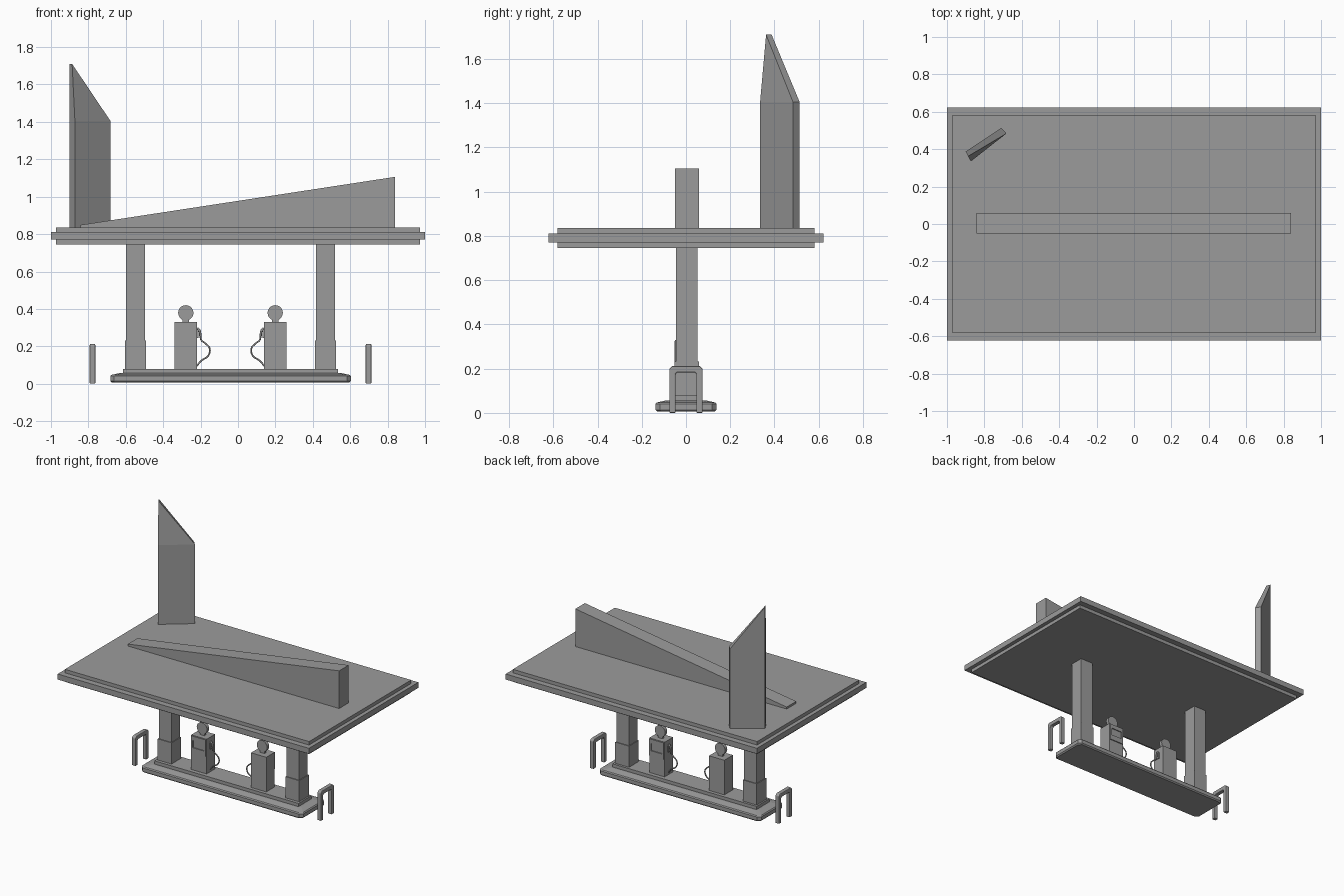
import bpy
import bmesh
from mathutils import Vector

cube = bpy.data.objects.get("Cube")
if cube:
    bpy.data.objects.remove(cube, do_unlink=True)

grey = bpy.data.materials.new("plain grey")
grey.use_nodes = True
GREY = (0.33, 0.33, 0.33, 1)
grey.diffuse_color = GREY
grey.node_tree.nodes["Principled BSDF"].inputs["Base Color"].default_value = GREY

MID = -0.04  # x centre of the pump island


def finish(name, bm):
    bmesh.ops.recalc_face_normals(bm, faces=bm.faces)
    mesh = bpy.data.meshes.new(name)
    bm.to_mesh(mesh)
    bm.free()
    mesh.materials.append(grey)
    ob = bpy.data.objects.new(name, mesh)
    bpy.context.collection.objects.link(ob)
    return ob


def add_box(bm, lo, hi):
    lo, hi = Vector(lo), Vector(hi)
    verts = bmesh.ops.create_cube(bm, size=1)["verts"]
    for v in verts:
        v.co = (lo + hi) / 2 + v.co * (hi - lo)
    return verts


def box(name, lo, hi, bevel=0):
    bm = bmesh.new()
    add_box(bm, lo, hi)
    ob = finish(name, bm)
    if bevel:
        mod = ob.modifiers.new("bevel", "BEVEL")
        mod.width, mod.segments = bevel, 2
    return ob


def prism(name, outline, y0, y1):
    """Extrude an x-z outline from y0 to y1."""
    bm = bmesh.new()
    face = bm.faces.new([bm.verts.new((x, y0, z)) for x, z in outline])
    ext = bmesh.ops.extrude_face_region(bm, geom=[face])["geom"]
    for v in ext:
        if isinstance(v, bmesh.types.BMVert):
            v.co.y = y1
    return finish(name, bm)


def tube(name, points, radius, sides=2):
    curve = bpy.data.curves.new(name, "CURVE")
    curve.dimensions = "3D"
    curve.bevel_depth, curve.bevel_resolution = radius, sides
    curve.use_fill_caps = True
    curve.resolution_u = 4
    spline = curve.splines.new("BEZIER")
    spline.bezier_points.add(len(points) - 1)
    for p, co in zip(spline.bezier_points, points):
        p.co = co
        p.handle_left_type = p.handle_right_type = "AUTO"
    curve.materials.append(grey)
    ob = bpy.data.objects.new(name, curve)
    bpy.context.collection.objects.link(ob)
    return ob


# Canopy: wide rim around a thicker core, with a rising fin on top
box("canopy_rim", (-1, -0.622, 0.77), (1, 0.622, 0.81))
box("canopy_core", (-0.972, -0.58, 0.745), (0.972, 0.58, 0.835))
prism("roof_fin", [(-0.842, 0.83), (0.84, 0.83), (0.84, 1.106), (-0.842, 0.849)], -0.05, 0.058)

# Slanted pylon standing on the canopy
bm = bmesh.new()
plan = [(-0.9, 0.387), (-0.872, 0.335), (-0.682, 0.484), (-0.709, 0.514)]
foot = [bm.verts.new((x, y, 0.83)) for x, y in plan]
back_l, front_l, front_r, back_r = [bm.verts.new((x, y, 1.405)) for x, y in plan]
tip_back = bm.verts.new((-0.9, 0.387, 1.71))
tip_front = bm.verts.new((-0.887, 0.362, 1.71))
shoulder = [back_l, front_l, front_r, back_r]
bm.faces.new(foot)
for i in range(4):
    j = (i + 1) % 4
    bm.faces.new((foot[i], foot[j], shoulder[j], shoulder[i]))
bm.faces.new((back_l, front_l, tip_front, tip_back))
bm.faces.new((front_l, front_r, tip_front))
bm.faces.new((front_r, back_r, tip_back, tip_front))
bm.faces.new((back_r, back_l, tip_back))
finish("pylon", bm)

# Island: slab with cut corners and a sloped rim, then a raised step
bm = bmesh.new()
rings = []
for z, shrink in ((0.006, 0.008), (0.014, 0), (0.04, 0), (0.047, 0.006), (0.057, 0.05)):
    a, b, c = 0.643 - shrink, 0.138 - shrink, 0.02
    loop = [(a, c - b), (a, b - c), (a - c, b), (c - a, b),
            (-a, b - c), (-a, c - b), (c - a, -b), (a - c, -b)]
    rings.append([bm.verts.new((MID + x, y, z)) for x, y in loop])
for low, high in zip(rings, rings[1:]):
    for i in range(8):
        j = (i + 1) % 8
        bm.faces.new((low[i], low[j], high[j], high[i]))
bm.faces.new(rings[0])
bm.faces.new(rings[-1])
finish("island", bm)
box("island_step", (MID - 0.574, -0.075, 0.05), (MID + 0.574, 0.075, 0.08))


def guard_rail(name, x):
    """Upside-down U of square bar."""
    bm = bmesh.new()
    outer = [(-0.075, 0), (-0.075, 0.2), (-0.063, 0.212), (0.063, 0.212), (0.075, 0.2), (0.075, 0)]
    inner = [(-0.047, 0), (-0.047, 0.176), (-0.04, 0.183), (0.04, 0.183), (0.047, 0.176), (0.047, 0)]
    o = [bm.verts.new((x - 0.015, y, z)) for y, z in outer]
    n = [bm.verts.new((x - 0.015, y, z)) for y, z in inner]
    faces = [bm.faces.new((o[i], o[i + 1], n[i + 1], n[i])) for i in range(5)]
    for g in bmesh.ops.extrude_face_region(bm, geom=faces)["geom"]:
        if isinstance(g, bmesh.types.BMVert):
            g.co.x += 0.03
    mod = finish(name, bm).modifiers.new("bevel", "BEVEL")
    mod.width, mod.segments = 0.006, 2


def pump(side, s):
    """Fuel pump; s = 1 faces the front, s = -1 is turned half round."""
    cx = MID - s * 0.239
    parts = []
    parts.append(box(side + "_pump_body", (-0.061, -0.046, 0.075), (0.061, 0.05, 0.329)))

    # Head panel with a sunken display
    bm = bmesh.new()
    add_box(bm, (-0.057, -0.053, 0.205), (0.057, -0.04, 0.326))
    bm.faces.ensure_lookup_table()
    front = min(bm.faces, key=lambda f: f.calc_center_median().y)
    bmesh.ops.inset_region(bm, faces=[front], thickness=0.018)
    for v in front.verts:
        if v.co.z < 0.26:
            v.co.z = 0.243
        else:
            v.co.z = 0.296
    ext = bmesh.ops.extrude_discrete_faces(bm, faces=[front])["faces"][0]
    for v in ext.verts:
        v.co.y += 0.01
    parts.append(finish(side + "_pump_head", bm))

    # Neck and round sign
    parts.append(box(side + "_pump_neck", (-0.018, -0.01, 0.325), (0.018, 0.01, 0.35)))
    bm = bmesh.new()
    bmesh.ops.create_cone(bm, cap_ends=True, segments=20, radius1=0.041, radius2=0.041, depth=0.024)
    for v in bm.verts:
        v.co = (v.co.x, v.co.z, v.co.y + 0.379)
    parts.append(finish(side + "_pump_round_sign", bm))

    # Nozzle holder, nozzle and hose
    parts.append(box(side + "_nozzle_holder", (0.055, -0.012, 0.245), (0.067, 0.012, 0.29)))
    parts.append(tube(side + "_nozzle", [(0.062, 0, 0.298), (0.073, 0, 0.285), (0.078, 0, 0.255)], 0.006))
    parts.append(tube(side + "_hose", [(0.078, 0, 0.26), (0.082, 0, 0.235), (0.105, 0, 0.215),
                                       (0.127, 0, 0.19), (0.12, 0, 0.15), (0.085, 0, 0.125),
                                       (0.058, 0, 0.095)], 0.0045))
    for ob in parts:
        ob.location.x = cx
        if s < 0:
            ob.rotation_euler.z = 3.14159


# Everything that repeats at both ends of the island
for side, s in (("right", 1), ("left", -1)):
    x = MID - s * 0.508
    box(side + "_column", (x - 0.05, -0.046, 0.075), (x + 0.05, 0.052, 0.75))
    box(side + "_column_base", (x - 0.055, -0.052, 0.075), (x + 0.055, 0.058, 0.232))
    guard_rail(side + "_guard_rail", MID - s * 0.738)
    pump(side, s)
